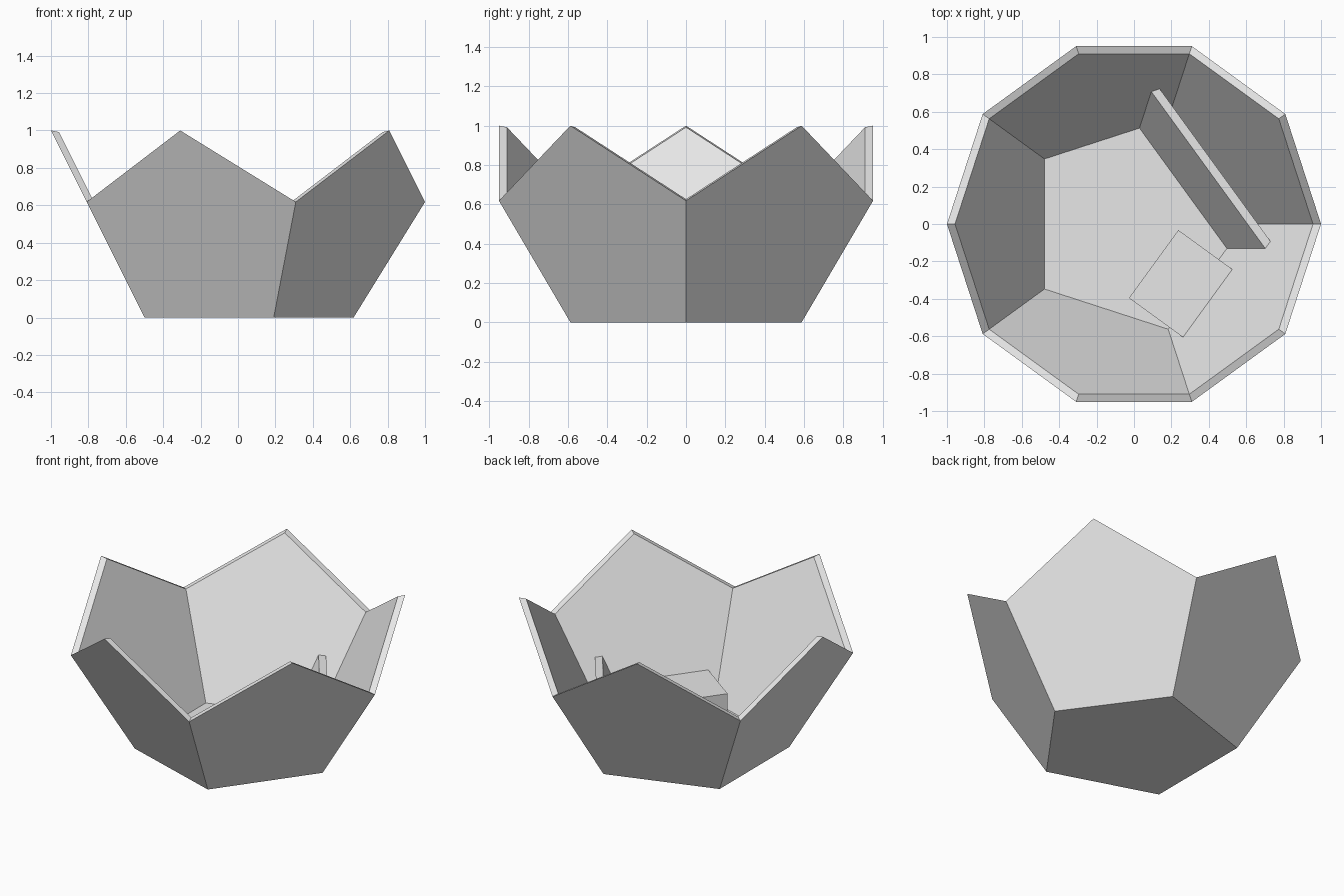
import bpy, bmesh
from math import cos, sin, radians, sqrt
from mathutils import Vector

cube = bpy.data.objects.get("Cube")
if cube:
    bpy.data.objects.remove(cube, do_unlink=True)

PHI = (1 + sqrt(5)) / 2
CENTRE_Z = PHI / 2          # centre of the full dodecahedron
INNER = 0.957               # inner shell scale
FLOOR = CENTRE_Z * (1 - INNER)
APOTHEM = 0.5 * INNER       # inner floor centre to wall foot

grey = bpy.data.materials.new("light_grey")
grey.use_nodes = True
grey.diffuse_color = (0.8, 0.8, 0.8, 1)
grey.node_tree.nodes["Principled BSDF"].inputs["Base Color"].default_value = (0.8, 0.8, 0.8, 1)


def finish(name, bm):
    bmesh.ops.recalc_face_normals(bm, faces=bm.faces)
    mesh = bpy.data.meshes.new(name)
    bm.to_mesh(mesh)
    bm.free()
    mesh.materials.append(grey)
    obj = bpy.data.objects.new(name, mesh)
    bpy.context.collection.objects.link(obj)
    return obj


def ring(radius, z, start, scale):
    """Five points of a dodecahedron level, scaled about its centre."""
    return [Vector((scale * radius * cos(radians(start + 72 * k)),
                    scale * radius * sin(radians(start + 72 * k)),
                    CENTRE_Z + scale * (z - CENTRE_Z))) for k in range(5)]


def along_wall(angle, r, t, z):
    """Point at distance r towards a wall and t sideways along it."""
    a = radians(angle)
    return Vector((r * cos(a) - t * sin(a), r * sin(a) + t * cos(a), z))


def prism(name, end_a, end_b):
    bm = bmesh.new()
    a = [bm.verts.new(p) for p in end_a]
    b = [bm.verts.new(p) for p in end_b]
    bm.faces.new(a)
    bm.faces.new(b)
    n = len(a)
    for i in range(n):
        j = (i + 1) % n
        bm.faces.new((a[i], a[j], b[j], b[i]))
    return finish(name, bm)


# Open bowl: floor and five pentagon walls, doubled for thickness
bm = bmesh.new()
rims = []
for scale in (1, INNER):
    foot, mid, tip = [[bm.verts.new(p) for p in ring(r, z, start, scale)]
                      for r, z, start in ((1 / PHI, 0, 0), (1, 1 / PHI, 0), (1, 1, 36))]
    bm.faces.new(foot)
    for k in range(5):
        n = (k + 1) % 5
        bm.faces.new((foot[k], foot[n], mid[n], tip[k], mid[k]))
    rims.append([v for pair in zip(mid, tip) for v in pair])
outer, inner = rims
for i in range(10):
    j = (i + 1) % 10
    bm.faces.new((outer[i], outer[j], inner[j], inner[i]))
finish("bowl_shell", bm)


# Leaning divider, parallel to one wall and fitted between its neighbours
def half_width(r, z):
    reach = APOTHEM + (z - FLOOR) / 2
    return (reach - r * cos(radians(72))) / sin(radians(72))


profile = [(0.325, FLOOR), (0.37, FLOOR), (0.536, 0.367), (0.491, 0.367)]
ends = [[along_wall(36, r, side * half_width(r, z), z) for r, z in profile]
        for side in (-1, 1)]
prism("leaning_divider", *ends)

# Block against the wall, its back cut to the wall slope
top = 0.213
profile = [(0.211, FLOOR), (APOTHEM, FLOOR),
           (APOTHEM + (top - FLOOR) / 2, top), (0.211, top)]
ends = [[along_wall(-36, r, t, z) for r, z in profile] for t in (-0.336, 0.113)]
prism("wall_block", *ends)
